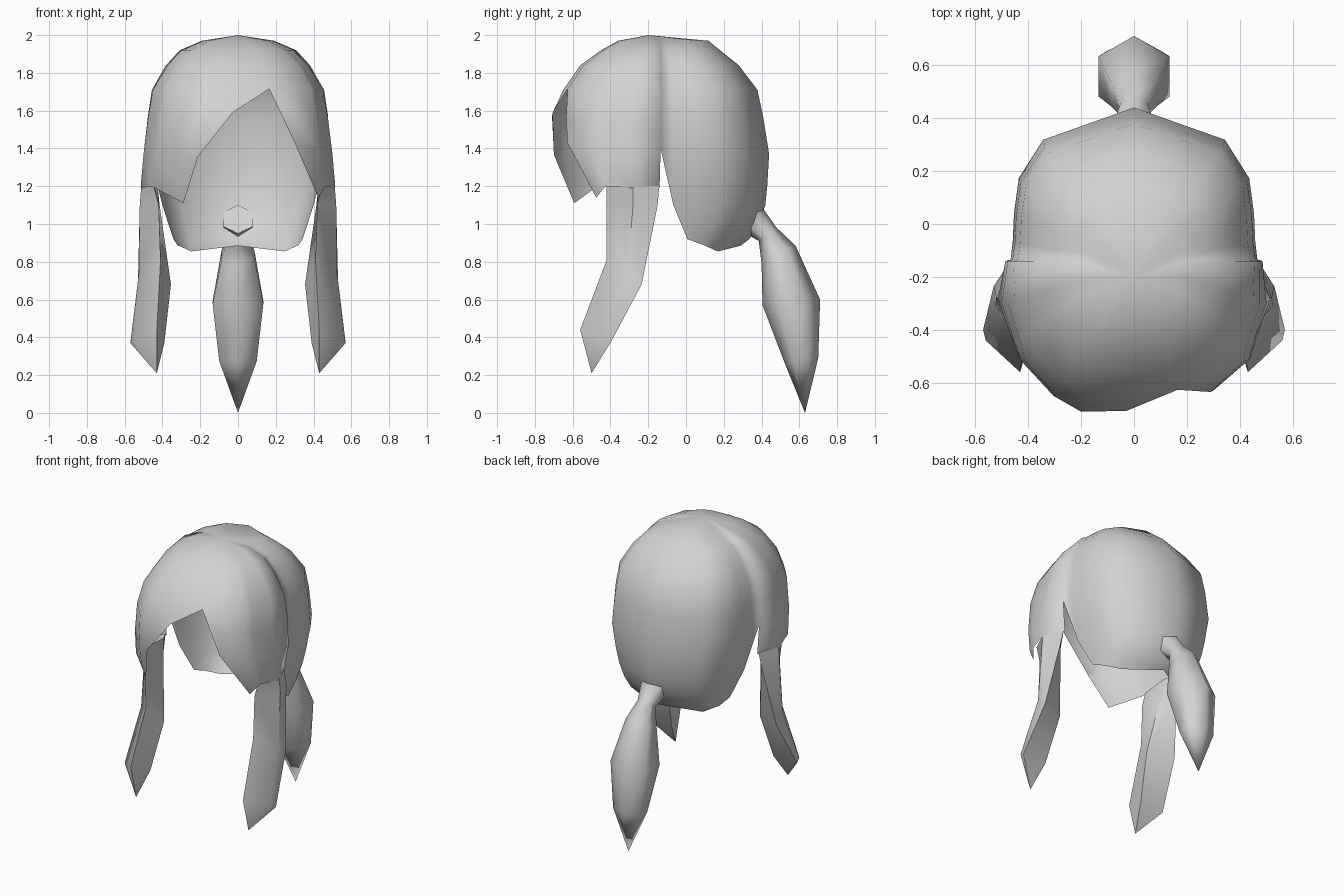
import bpy
import bmesh
import math

cube = bpy.data.objects.get("Cube")
if cube:
    bpy.data.objects.remove(cube)

grey = bpy.data.materials.new("plain grey")
grey.use_nodes = True
shade = (0.65, 0.65, 0.65, 1)
grey.diffuse_color = shade
grey.node_tree.nodes["Principled BSDF"].inputs["Base Color"].default_value = shade


def finish(bm, name, angle, recalc=True):
    """Turn a bmesh into a smooth shaded object."""
    if recalc:
        bmesh.ops.recalc_face_normals(bm, faces=bm.faces)
    mesh = bpy.data.meshes.new(name)
    bm.to_mesh(mesh)
    bm.free()
    mesh.materials.append(grey)
    ob = bpy.data.objects.new(name, mesh)
    bpy.context.collection.objects.link(ob)
    bpy.ops.object.select_all(action="DESELECT")
    ob.select_set(True)
    bpy.context.view_layer.objects.active = ob
    bpy.ops.object.shade_smooth_by_angle(angle=math.radians(angle))


def loft(name, rings, tip, angle):
    """Skin a list of rings, cap the start and close the end in a point."""
    bm = bmesh.new()
    rows = [[bm.verts.new(p) for p in ring] for ring in rings]
    n = len(rows[0])
    end = bm.verts.new(tip)
    bm.faces.new(rows[0])
    for i in range(n):
        j = (i + 1) % n
        for a, b in zip(rows, rows[1:]):
            bm.faces.new((a[i], a[j], b[j], b[i]))
        bm.faces.new((rows[-1][i], rows[-1][j], end))
    finish(bm, name, angle)


# Hair cap: levels give height, front half width, back half width, front y, back y
LEVELS = [
    (1.97, .18, .18, -.36, .12), (1.92, .29, .29, -.45, .18), (1.84, .37, .36, -.56, .28),
    (1.71, .45, .43, -.65, .378), (1.57, .475, .45, -.715, .408),
    (1.37, .5, .458, -.705, .44), (1.2, .515, .425, -.66, .43),
    (1.1, .47, .4, -.64, .42), (1.0, .43, .372, -.6, .385),
    (.92, .4, .345, -.6, .335), (.855, .4, .33, -.6, .25),
]
MIDDLE = -.14


def on_cap(ux, uy, z):
    for hi, lo in zip(LEVELS, LEVELS[1:]):
        if z >= lo[0]:
            break
    t = (hi[0] - z) / (hi[0] - lo[0])
    wide, narrow, front, back = (a + (b - a) * t for a, b in zip(hi[1:], lo[1:]))
    if uy < 0:
        return (ux * wide, MIDDLE + uy * (MIDDLE - front), z)
    return (ux * narrow, MIDDLE + uy * (back - MIDDLE), z)


# Columns give plan direction and the height of the cut lower edge
left_fringe = [(.37, -.96, 1.715), (.61, -.86, 1.43), (.87, -.66, 1.14)]
right_fringe = [(-.86, -.66, 1.19), (-.61, -.9, 1.11), (-.42, -.99, 1.36), (-.06, -1, 1.59)]
side = [(.9, -.55, 1.2), (1, -.28, 1.19), (1.06, 0, 1.19), (1.02, .01, 1.4),
        (1, .13, 1.1), (.99, .31, .92), (.95, .54, .888), (.75, .79, .855)]
columns = (left_fringe + side + [(0, 1, .885)]
           + [(-x, y, z) for x, y, z in reversed(side)] + right_fringe)

bm = bmesh.new()
crown = bm.verts.new((0, -.2, 2))
grid = []
for ux, uy, edge in columns:
    made, col = {}, []
    for level in LEVELS:
        z = max(level[0], edge)
        if z not in made:
            made[z] = bm.verts.new(on_cap(ux, uy, z))
        col.append(made[z])
    grid.append(col)
for a, b in zip(grid, grid[1:] + grid[:1]):
    bm.faces.new((crown, a[0], b[0]))
    for k in range(len(LEVELS) - 1):
        corners = list(dict.fromkeys((a[k], a[k + 1], b[k + 1], b[k])))
        if len(corners) > 2:
            bm.faces.new(corners)
finish(bm, "hair_cap", 75, recalc=False)

# Side locks: front ridge, outer, back and inner corner per ring
LOCK = [
    [(.445, -.42, 1.2), (.512, -.28, 1.2), (.455, -.142, 1.2), (.425, -.21, 1.2)],
    [(.42, -.42, 1.1), (.52, -.28, 1.1), (.475, -.15, 1.1), (.415, -.225, 1.1)],
    [(.41, -.42, .81), (.525, -.31, .74), (.53, -.235, .68), (.355, -.3, .68)],
    [(.43, -.56, .44), (.56, -.44, .39), (.57, -.4, .37), (.39, -.4, .37)],
]
for name, s in (("left_lock", 1), ("right_lock", -1)):
    rings = [[(s * x, y, z) for x, y, z in ring] for ring in LOCK]
    loft(name, rings, (s * .43, -.5, .21), 45)

# Ponytail: back point (y, z), front point (y, z) and radius per ring
TAIL = [
    ((.395, 1.1), (.315, .95), .09), ((.48, .98), (.385, .91), .06),
    ((.58, .885), (.4, .79), .1), ((.71, .6), (.405, .57), .155),
    ((.7, .29), (.52, .27), .115),
]
rings = []
for (by, bz), (fy, fz), r in TAIL:
    ring = []
    for k in range(6):
        a = k * math.tau / 6
        t = (1 + math.cos(a)) / 2
        ring.append((r * math.sin(a), fy + (by - fy) * t, fz + (bz - fz) * t))
    rings.append(ring)
loft("ponytail", rings, (0, .63, 0), 65)
